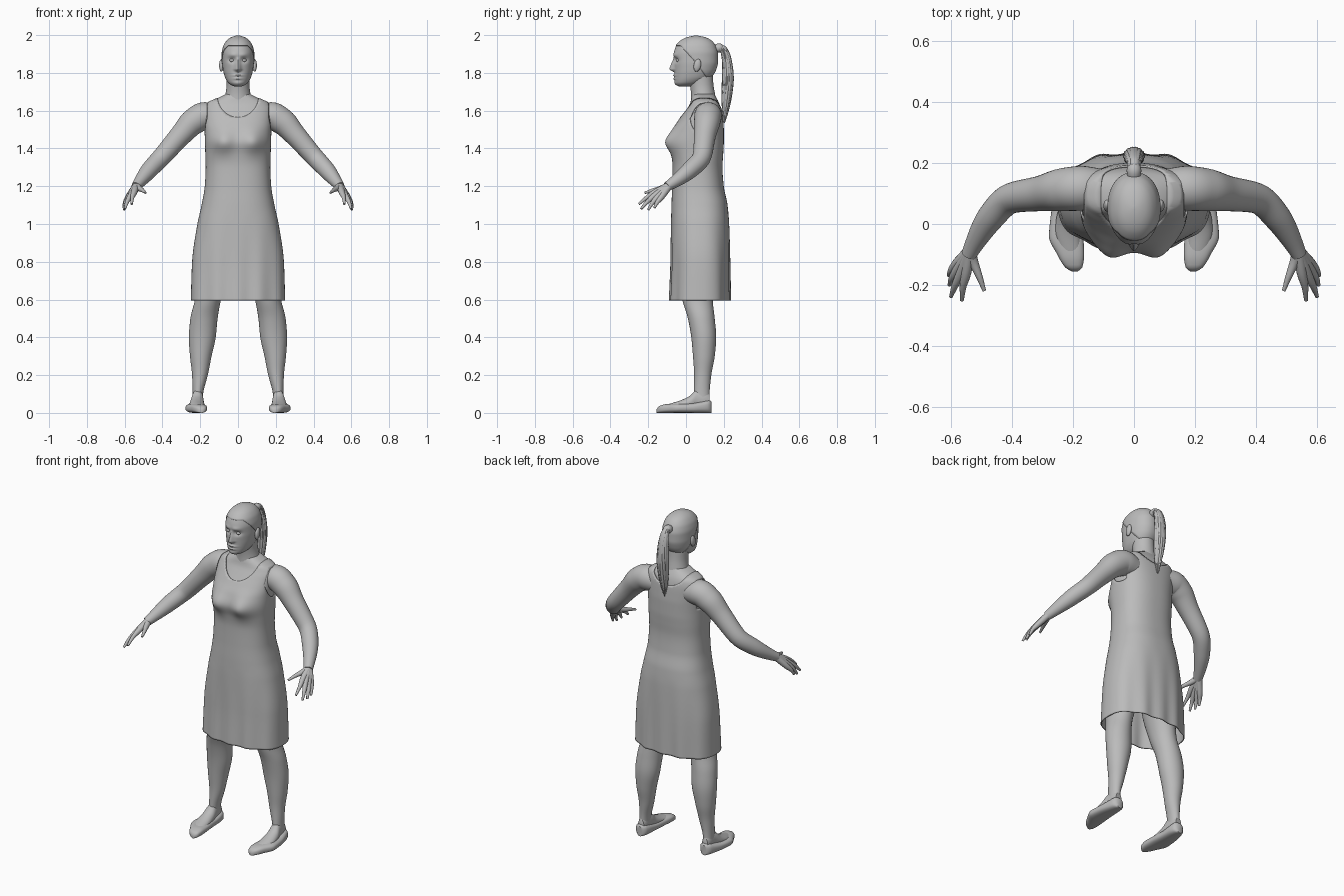
import bpy, bmesh, math, random
from mathutils import Vector, Quaternion

if "Cube" in bpy.data.objects:
    bpy.data.objects.remove(bpy.data.objects["Cube"])

random.seed(4)
grey = bpy.data.materials.new("plain_grey")
grey.diffuse_color = (0.5, 0.5, 0.5, 1)
grey.use_nodes = True
grey.node_tree.nodes["Principled BSDF"].inputs["Base Color"].default_value = grey.diffuse_color


def smooth_rows(rows, step):
    """Resample keyed rows (first value is the key) with a monotone curve."""
    def slope(i, k):
        if i == 0 or i == len(rows) - 1:
            j = min(i, len(rows) - 2)
            return (rows[j + 1][k] - rows[j][k]) / (rows[j + 1][0] - rows[j][0])
        a, b = slope_seg(i - 1, k), slope_seg(i, k)
        return 2 * a * b / (a + b) if a * b > 0 else 0

    def slope_seg(i, k):
        return (rows[i + 1][k] - rows[i][k]) / (rows[i + 1][0] - rows[i][0])

    out = []
    for i in range(len(rows) - 1):
        h = rows[i + 1][0] - rows[i][0]
        n = max(1, round(h / step))
        for s in range(n + (i == len(rows) - 2)):
            t = s / n
            row = [rows[i][0] + h * t]
            for k in range(1, len(rows[0])):
                row.append(rows[i][k] * (2*t**3 - 3*t*t + 1) + rows[i+1][k] * (3*t*t - 2*t**3)
                           + h * slope(i, k) * (t**3 - 2*t*t + t) + h * slope(i+1, k) * (t**3 - t*t))
            out.append(row)
    return out


def skin_rings(name, rings, mirror=False):
    """Join rings of points into a capped mesh object."""
    bm = bmesh.new()
    vs = [[bm.verts.new(p) for p in ring] for ring in rings]
    n = len(vs[0])
    for a, b in zip(vs, vs[1:]):
        for i in range(n):
            bm.faces.new((a[i], a[(i+1) % n], b[(i+1) % n], b[i]))
    bm.faces.new(vs[0])
    bm.faces.new(vs[-1])
    bmesh.ops.recalc_face_normals(bm, faces=bm.faces)
    me = bpy.data.meshes.new(name)
    bm.to_mesh(me)
    bm.free()
    me.materials.append(grey)
    ob = bpy.data.objects.new(name, me)
    bpy.context.collection.objects.link(ob)
    if mirror:
        ob.modifiers.new("mirror", 'MIRROR').use_mirror_merge = False
    return ob


def loft(name, rows, axis='z', n=32, step=0.02, p=2.0, grow=0, deform=None, mirror=False):
    """Rows are (key, x0, x1, b0, b1): oval sections along z (b is y) or along y (b is z)."""
    rings = []
    for t, x0, x1, b0, b1 in smooth_rows(rows, step):
        ring = []
        for i in range(n):
            c, s = math.cos(2*math.pi*i/n), math.sin(2*math.pi*i/n)
            x = (x0+x1)/2 + ((x1-x0)/2 + grow) * math.copysign(abs(c)**(2/p), c)
            b = (b0+b1)/2 + ((b1-b0)/2 + grow) * math.copysign(abs(s)**(2/p), s)
            v = Vector((x, b, t) if axis == 'z' else (x, t, b))
            if deform:
                deform(v)
            ring.append(v)
        rings.append(ring)
    return skin_rings(name, rings, mirror)


def tube(name, pts, n=20, sub=6, mirror=False):
    """Round limb through points (x, y, z, radius)."""
    rows = smooth_rows([(i, *p) for i, p in enumerate(pts)], 1 / sub)
    cs = [Vector(r[1:4]) for r in rows]
    q, rings = None, []
    for i, c in enumerate(cs):
        d = (cs[min(i+1, len(cs)-1)] - cs[max(i-1, 0)]).normalized()
        q = d.to_track_quat('Z', 'Y') if q is None else (q @ Vector((0, 0, 1))).rotation_difference(d) @ q
        r = rows[i][4]
        rings.append([c + q @ Vector((r*math.cos(2*math.pi*k/n), r*math.sin(2*math.pi*k/n), 0)) for k in range(n)])
    return skin_rings(name, rings, mirror)


def trim(ob, f, thick):
    """Remove the surface where f > 0, tidy the cut edge, add cloth thickness."""
    bm = bmesh.new()
    bm.from_mesh(ob.data)
    bad = [fc for fc in bm.faces if f(fc.calc_center_median()) > 0
           or (len(fc.verts) > 4 and fc.calc_center_median().z < 1)]
    bmesh.ops.delete(bm, geom=bad, context='FACES')
    for v in [v for v in bm.verts if v.is_boundary]:
        for _ in range(2):
            e, f0 = 1e-4, f(v.co)
            g = Vector([(f(v.co + Vector(d) * e) - f0) / e for d in ((1, 0, 0), (0, 1, 0), (0, 0, 1))])
            g -= v.normal * g.dot(v.normal)
            if g.length > 1e-3 and abs(f0) / g.length < 0.018:
                v.co -= g * (f0 / g.length_squared)
    bm.to_mesh(ob.data)
    bm.free()
    m = ob.modifiers.new("thickness", 'SOLIDIFY')
    m.thickness, m.offset = thick, -1


def bump(a, b, sa, sb):
    return math.exp(-(a/sa)**2 - (b/sb)**2)


# Torso shape, shared by dress and upper body: z, half width, front y, back y
torso = [(z, -w, w, f, b) for z, w, f, b in (
    (0.595, .25, -.086, .234), (.8, .243, -.08, .232), (1.0, .215, -.079, .228), (1.1, .193, -.077, .22),
    (1.2, .176, -.073, .2), (1.3, .171, -.071, .193), (1.37, .173, -.076, .197), (1.43, .175, -.084, .2),
    (1.5, .177, -.068, .2), (1.55, .18, -.04, .197), (1.6, .181, -.008, .192), (1.64, .165, .015, .182),
    (1.668, .11, .022, .168), (1.69, .068, .03, .155))]


def torso_shape(v):
    if v.y < .03:       # bust
        v.y -= .034 * (bump(v.x - .08, v.z - 1.435, .058, .06) + bump(v.x + .08, v.z - 1.435, .058, .06))
    k = max(0, (1.05 - v.z) / .45)      # soft skirt folds
    v.y += .005 * k * math.cos(v.x * 55) * (1 if v.y > .07 else -1)


def dress_openings(v):
    k = min(1, max(0, (v.y - .03) / .1))
    depth = .125 * (1 - k) + .09 * k
    neck = 1 - math.hypot(v.x / .112, (v.z - 1.69) / depth)
    arm = 1 - math.hypot((v.y - .1) / .08, (v.z - 1.57) / .1)
    return max(neck, min(arm, (abs(v.x) - .163) * 8))


loft("upper_body", torso[5:], n=64, step=.015, p=2.4, grow=-.007, deform=torso_shape)
dress = loft("dress", torso, n=112, step=.01, p=2.4, deform=torso_shape)
trim(dress, dress_openings, .006)

# Neck and head
loft("neck", [(1.62, -.085, .085, .025, .165), (1.68, -.068, .068, .027, .155),
              (1.74, -.06, .06, .02, .145), (1.82, -.062, .062, 0, .14)])
head_rows = [(z, -w, w, f, b) for z, w, f, b in (
    (1.728, .018, -.035, .03), (1.735, .036, -.05, .055), (1.75, .054, -.058, .09), (1.78, .07, -.06, .135),
    (1.82, .08, -.061, .158), (1.86, .084, -.063, .167), (1.9, .084, -.064, .167), (1.94, .076, -.054, .156),
    (1.97, .058, -.028, .134), (1.988, .035, .006, .102), (1.997, .008, .045, .062))]


def face_shape(v):
    if v.y > 0:
        return
    ax = abs(v.x)
    nose = max(0, min(1, (1.885 - v.z) / .065)) if v.z > 1.818 else max(0, 1 - (1.818 - v.z) / .016)
    v.y -= .028 * nose * math.exp(-(v.x / (.009 + .007 * nose))**2)
    v.y += .012 * bump(ax - .032, v.z - 1.868, .02, .014)       # eye sockets
    v.y -= .005 * bump(ax - .028, v.z - 1.895, .025, .012)      # brows
    v.y -= .008 * (bump(ax, v.z - 1.787, .025, .006) + bump(ax, v.z - 1.77, .022, .006))  # lips
    v.y -= .004 * bump(ax, v.z - 1.745, .02, .012)              # chin


loft("head", head_rows, n=120, step=.004, p=2.15, deform=face_shape)
hair = loft("hair_cap", head_rows, n=96, step=.006, p=2.15, grow=.003, deform=face_shape)
trim(hair, lambda v: 1.945 - 1.1 * max(0, v.y + .03) - .35 * max(0, v.y - .06) - v.z, .003)


def ball(name, loc, size, tilt=0):
    bpy.ops.mesh.primitive_uv_sphere_add(segments=20, ring_count=12, radius=1, location=loc, rotation=(tilt, 0, 0))
    ob = bpy.context.object
    ob.name, ob.scale = name, size
    ob.data.materials.append(grey)


for s, side in ((-1, "left"), (1, "right")):
    ball("eye_" + side, (s*.032, -.041, 1.866), (.013, .012, .009))
    ball("ear_" + side, (s*.088, .06, 1.84), (.012, .019, .034), -.2)

# Ponytail: hair tie, core and loose strands
tube("hair_tie", [(0, .15, 1.925, .021), (0, .175, 1.932, .024), (0, .19, 1.925, .02)])
tail = [(0, .16, 1.925, .014), (0, .192, 1.93, .018), (0, .216, 1.87, .025), (0, .222, 1.78, .03),
        (0, .214, 1.68, .026), (0, .206, 1.6, .014), (0, .202, 1.56, .003)]
tube("ponytail", tail)
for i in range(14):
    a, e = i * math.tau / 14, random.uniform(-.03, .05)
    tube(f"hair_strand_{i}", [(x + math.cos(a) * r * .85, y + math.sin(a) * r * .7, z + e * (k / 6), max(.002, r * .36))
                              for k, (x, y, z, r) in enumerate(tail)], n=8, sub=4)

# Arms
tube("arm", [(.1, .12, 1.565, .06), (.175, .117, 1.572, .073), (.235, .112, 1.542, .07), (.305, .1, 1.468, .058),
             (.4, .085, 1.36, .05), (.47, .02, 1.285, .045), (.525, -.07, 1.217, .03), (.54, -.1, 1.198, .025)],
     n=32, mirror=True)

# Hands: each finger runs from the wrist through its knuckle to the tip
fingers = {
    "thumb": ((.525, -.125, 1.19), (.505, -.175, 1.178), (.49, -.218, 1.165)),
    "index_finger": ((.55, -.165, 1.167), (.56, -.21, 1.138), (.563, -.25, 1.105)),
    "middle_finger": ((.567, -.163, 1.153), (.588, -.207, 1.115), (.599, -.238, 1.08)),
    "ring_finger": ((.578, -.15, 1.143), (.597, -.18, 1.108), (.604, -.2, 1.075)),
    "little_finger": ((.582, -.132, 1.141), (.599, -.153, 1.113), (.607, -.168, 1.085))}
for name, (a, b, c) in fingers.items():
    tube(name, [(.537, -.088, 1.204, .02), (*a, .016), (*b, .0105), (*c, .006)], n=14, mirror=True)

# Legs, feet and flat shoes
loft("leg", [(.03, .19, .243, .05, .125), (.1, .185, .24, .042, .125), (.2, .16, .243, .043, .134),
             (.3, .14, .254, .037, .152), (.4, .118, .26, .028, .16), (.5, .108, .252, .01, .152),
             (.6, .09, .228, -.02, .142), (.75, .05, .21, -.045, .16), (.95, .01, .19, -.055, .18)],
     mirror=True)
loft("foot", [(y, c - w, c + w, .012, h) for y, c, w, h in (
    (-.095, .207, .034, .046), (-.03, .217, .041, .066), (.02, .217, .037, .09), (.06, .214, .03, .125),
    (.1, .214, .026, .125), (.125, .214, .02, .1))], axis='y', step=.01, mirror=True)
loft("shoe", [(y, c - w, c + w, 0, h) for y, c, w, h in (
    (-.155, .194, .01, .02), (-.142, .197, .028, .036), (-.1, .207, .044, .047), (-.04, .222, .056, .05),
    (.03, .222, .05, .052), (.09, .217, .043, .062), (.122, .215, .034, .068), (.136, .215, .018, .058))],
     axis='y', step=.008, p=2.7, mirror=True)

# Smooth shading everywhere, keeping edges sharp
bpy.ops.object.select_all(action='SELECT')
bpy.context.view_layer.objects.active = dress
bpy.ops.object.shade_smooth_by_angle(angle=math.radians(45))
